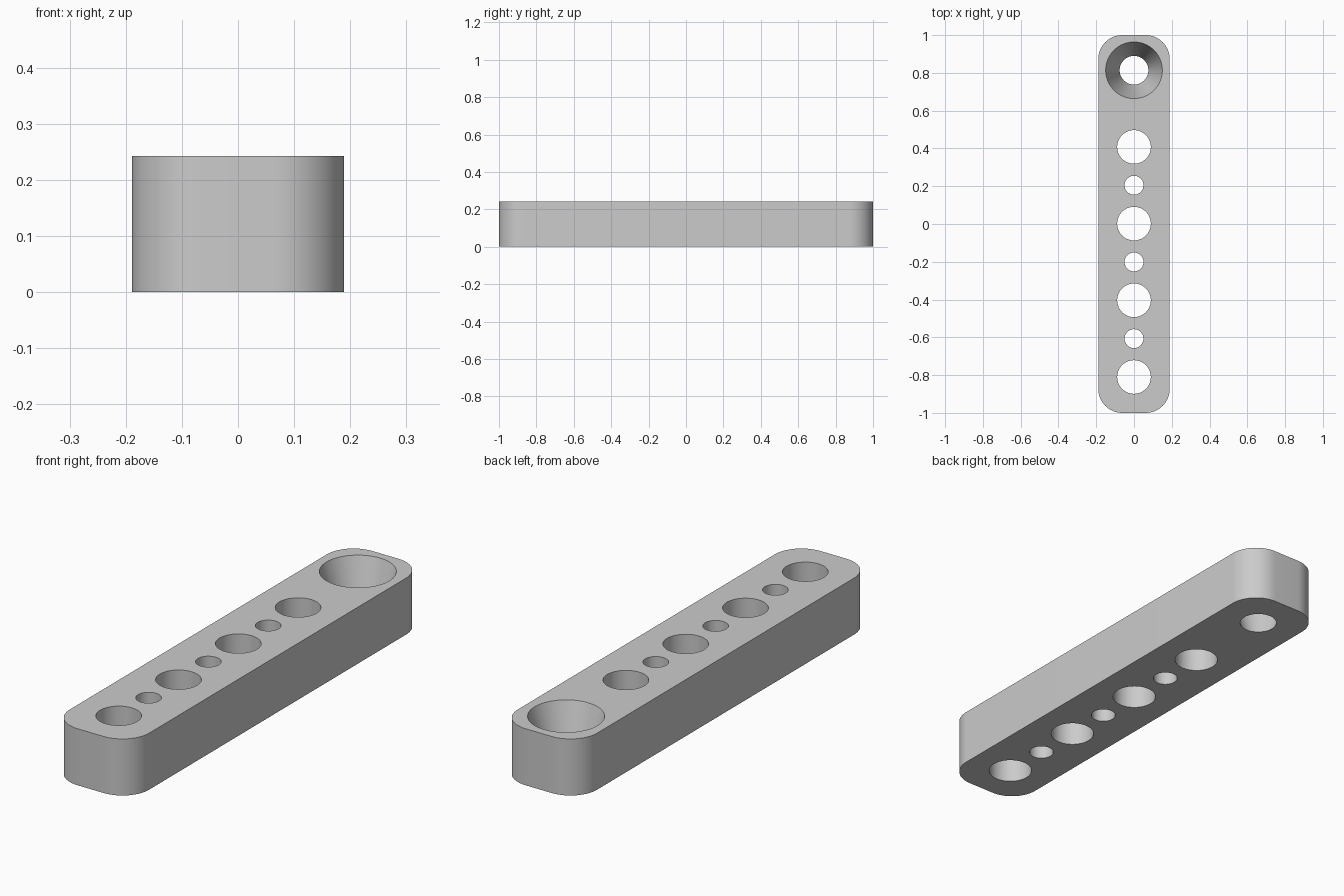
import bpy
import bmesh
import math

WIDTH, LENGTH, HEIGHT = 0.378, 2.0, 0.243
CORNER = 0.127
PITCH = 0.406
FIRST_Y = -0.81

if "Cube" in bpy.data.objects:
    bpy.data.objects.remove(bpy.data.objects["Cube"], do_unlink=True)

# Single grey material
grey = bpy.data.materials.new("light grey")
grey.use_nodes = True
colour = (0.6, 0.6, 0.6, 1)
grey.diffuse_color = colour
grey.node_tree.nodes["Principled BSDF"].inputs["Base Color"].default_value = colour


def make_object(name, bm):
    mesh = bpy.data.meshes.new(name)
    bm.to_mesh(mesh)
    bm.free()
    mesh.materials.append(grey)
    obj = bpy.data.objects.new(name, mesh)
    bpy.context.collection.objects.link(obj)
    return obj


def add_hole(bm, y, bottom, top):
    """Add a round cutter with the given radii at the bar's bottom and top."""
    extra = 0.05
    flare = (top - bottom) / HEIGHT * extra
    made = bmesh.ops.create_cone(
        bm, cap_ends=True, segments=64,
        radius1=bottom - flare, radius2=top + flare, depth=HEIGHT + 2 * extra)
    bmesh.ops.translate(bm, verts=made["verts"], vec=(0, y, HEIGHT / 2))


# Bar with rounded upright corners
bm = bmesh.new()
bmesh.ops.create_cube(bm, size=1)
bmesh.ops.scale(bm, verts=bm.verts, vec=(WIDTH, LENGTH, HEIGHT))
bmesh.ops.translate(bm, verts=bm.verts, vec=(0, 0, HEIGHT / 2))
uprights = [e for e in bm.edges
            if abs(e.verts[0].co.z - e.verts[1].co.z) > HEIGHT / 2]
bmesh.ops.bevel(bm, geom=uprights, offset=CORNER, segments=16,
                profile=0.5, affect='EDGES')
bar = make_object("drilled_bar", bm)

# Alternating large and small holes, then the tapered hole at the back
bm = bmesh.new()
for i in range(4):
    add_hole(bm, FIRST_Y + PITCH * i, 0.089, 0.089)
for i in range(3):
    add_hole(bm, FIRST_Y + PITCH * (i + 0.5), 0.05, 0.05)
add_hole(bm, FIRST_Y + PITCH * 4, 0.076, 0.15)
cutter = make_object("hole_cutters", bm)
cutter.hide_render = True

# Drill the bar and discard the cutters
bpy.ops.object.select_all(action='DESELECT')
bar.select_set(True)
bpy.context.view_layer.objects.active = bar
drill = bar.modifiers.new("drill", 'BOOLEAN')
drill.operation = 'DIFFERENCE'
drill.solver = 'EXACT'
drill.object = cutter
bpy.ops.object.modifier_apply(modifier=drill.name)
bpy.data.objects.remove(cutter, do_unlink=True)

bpy.ops.object.shade_smooth_by_angle(angle=math.radians(30))
